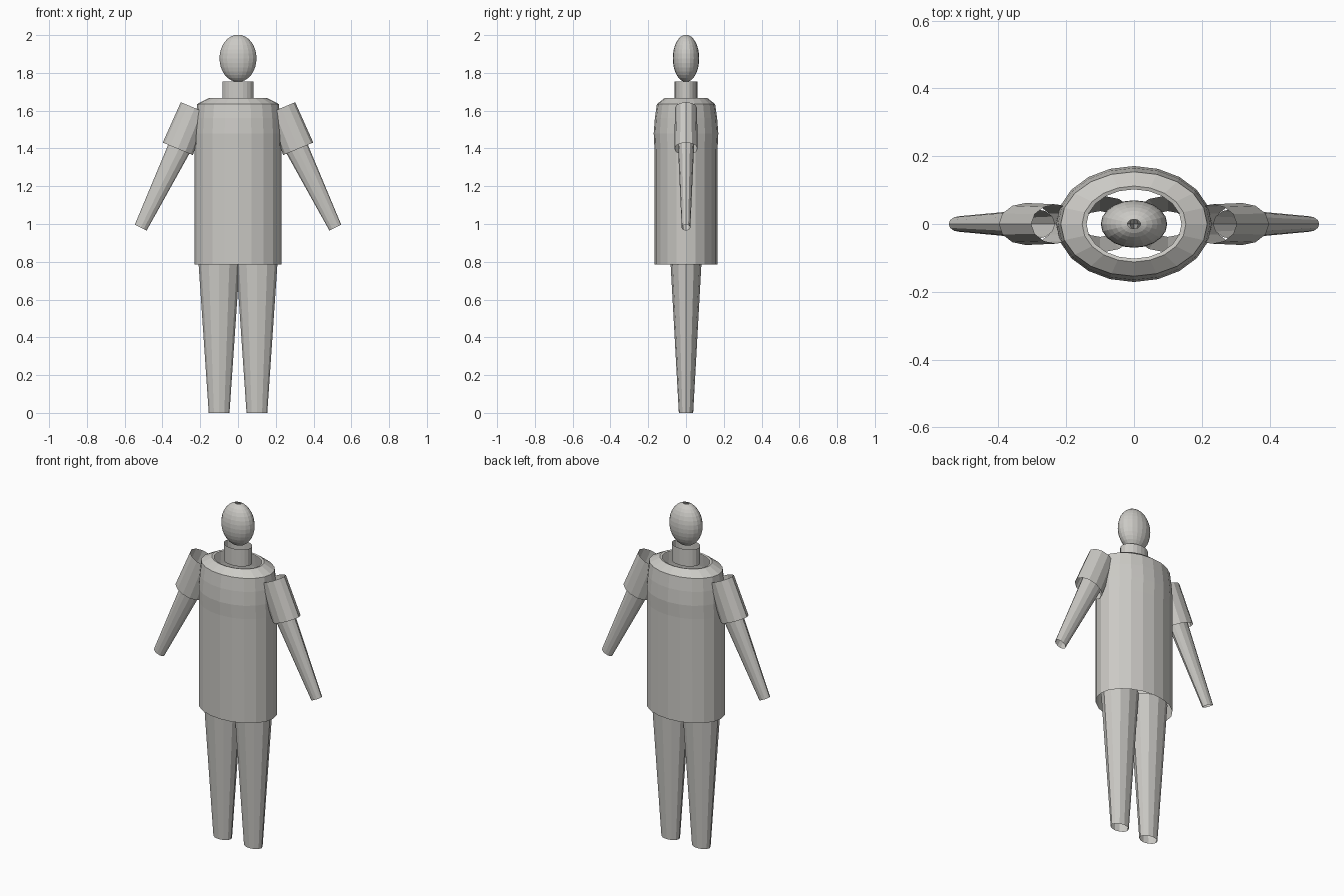
import bpy
import bmesh
from math import sin, cos, pi
from mathutils import Vector

cube = bpy.data.objects.get("Cube")
if cube:
    bpy.data.objects.remove(cube)

grey = bpy.data.materials.new("warm_grey")
grey.use_nodes = True
colour = (0.60, 0.59, 0.56, 1)
grey.diffuse_color = colour
grey.node_tree.nodes["Principled BSDF"].inputs["Base Color"].default_value = colour


def tube(name, rings, sides, tilt=False):
    """Open elliptical shell through rings of (centre, x radius, y radius)."""
    across = Vector((1, 0, 0))
    if tilt:  # rings square to the line from first to last centre
        axis = Vector(rings[-1][0]) - Vector(rings[0][0])
        across = Vector((axis.z, 0, -axis.x)).normalized()
    bm = bmesh.new()
    loops = []
    for centre, rx, ry in rings:
        loops.append([bm.verts.new(Vector(centre)
                                   + across * rx * cos(2 * pi * i / sides)
                                   + Vector((0, ry * sin(2 * pi * i / sides), 0)))
                      for i in range(sides)])
    for low, high in zip(loops, loops[1:]):
        for i in range(sides):
            j = (i + 1) % sides
            bm.faces.new((low[i], low[j], high[j], high[i]))
    mesh = bpy.data.meshes.new(name)
    bm.to_mesh(mesh)
    bm.free()
    mesh.materials.append(grey)
    obj = bpy.data.objects.new(name, mesh)
    bpy.context.collection.objects.link(obj)
    return obj


# Torso: straight coat, rounded chest, sloped shoulders, open neck hole
torso_profile = [(0.785, 0.23, 0.166), (1.40, 0.23, 0.167), (1.48, 0.229, 0.171),
                 (1.56, 0.224, 0.165), (1.635, 0.216, 0.154),
                 (1.668, 0.153, 0.112), (1.665, 0.14, 0.102)]
tube("torso", [((0, 0, z), rx, ry) for z, rx, ry in torso_profile], 20)

# Neck
tube("neck", [((0, 0, 1.655), 0.083, 0.06), ((0, 0, 1.755), 0.083, 0.06)], 20)

# Head: ellipsoid with small openings at both poles
bands = 16
angles = [pi * k / bands for k in range(bands - 1, 0, -1)]
tube("head", [((0, 0, 1.877 + 0.125 * cos(a)), 0.098 * sin(a), 0.07 * sin(a))
              for a in angles], 20)

# Limbs, mirrored left and right
for side, s in (("left", 1), ("right", -1)):
    tube(side + "_leg", [((s * 0.1, 0, 0), 0.055, 0.038),
                         ((s * 0.1, 0, 0.85), 0.113, 0.085)], 12)
    tube(side + "_sleeve", [((s * 0.319, 0, 1.398), 0.086, 0.062),
                            ((s * 0.229, 0, 1.614), 0.08, 0.058)], 12, True)
    tube(side + "_forearm", [((s * 0.515, 0, 0.981), 0.035, 0.023),
                             ((s * 0.29, 0, 1.445), 0.064, 0.044)], 12, True)
